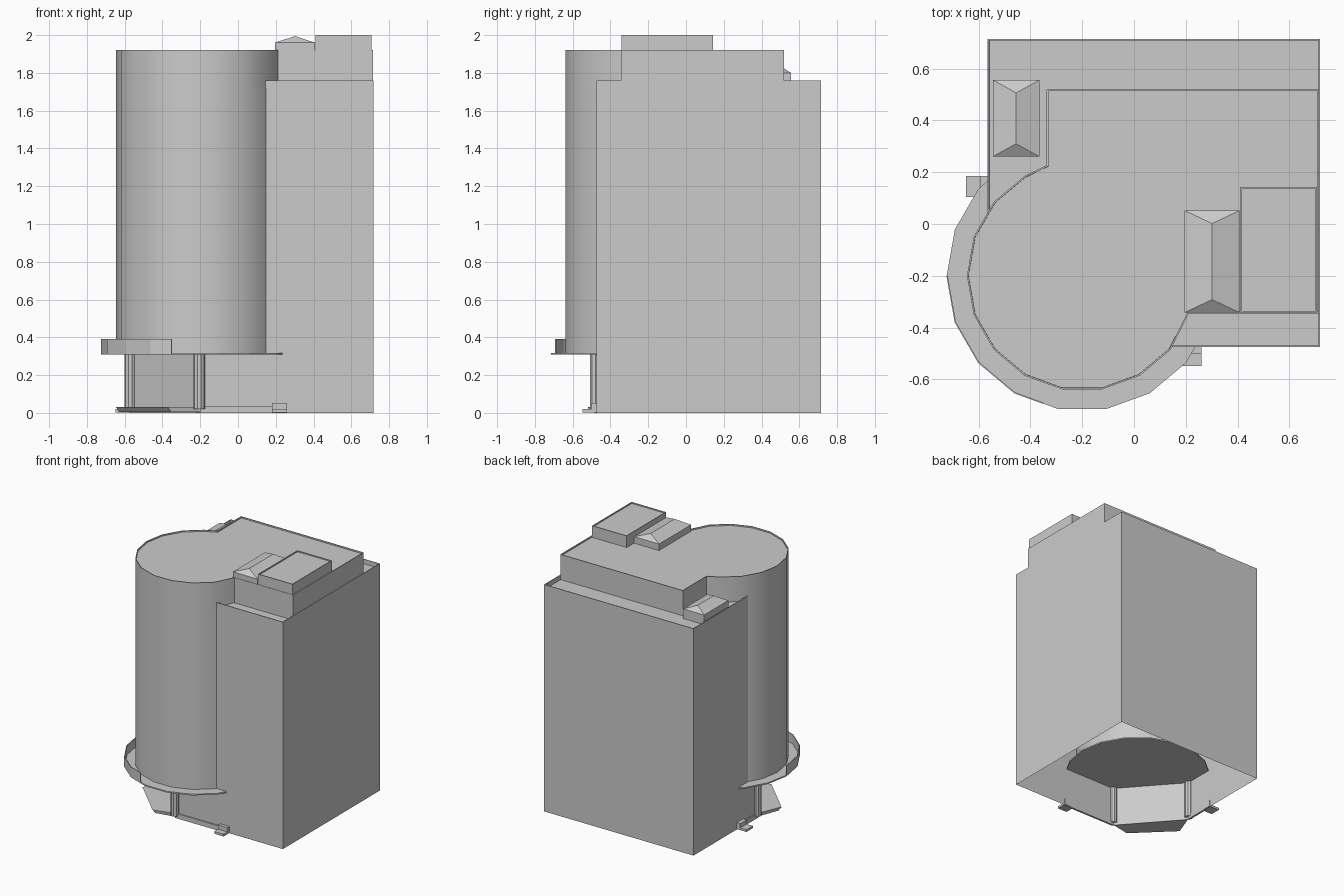
import bpy, bmesh, math
from mathutils import Vector

if "Cube" in bpy.data.objects:
    bpy.data.objects.remove(bpy.data.objects["Cube"])

CX = CY = -0.2          # centre of the round corner tower


def arc(r, a0, a1, step=20):
    return [(CX + r * math.cos(math.radians(a)), CY + r * math.sin(math.radians(a)))
            for a in range(a0, a1 + 1, step)]


def finish(name, bm, smooth=False):
    bm.normal_update()
    if smooth:
        for f in bm.faces:
            f.smooth = True
        for e in bm.edges:
            e.smooth = len(e.link_faces) == 2 and e.calc_face_angle() < math.radians(30)
    me = bpy.data.meshes.new(name)
    bm.to_mesh(me)
    bm.free()
    ob = bpy.data.objects.new(name, me)
    bpy.context.collection.objects.link(ob)
    return ob


def prism(name, outline, z0, z1, bottom=True, recess=0.0, rim=0.006, smooth=False):
    """Extruded counter-clockwise outline; recess sinks the roof behind a thin parapet."""
    bm = bmesh.new()
    lo = [bm.verts.new((x, y, z0)) for x, y in outline]
    hi = [bm.verts.new((x, y, z1)) for x, y in outline]
    n = len(lo)
    for i in range(n):
        j = (i + 1) % n
        bm.faces.new((lo[i], lo[j], hi[j], hi[i]))
    top = bm.faces.new(hi)
    if bottom:
        bm.faces.new(lo[::-1])
    bm.normal_update()
    if recess:
        for depth, width in ((0, rim), (-recess, 0.0005)):
            bmesh.ops.inset_region(bm, faces=[top], thickness=width, use_even_offset=True)
            for v in top.verts:
                v.co.z += depth
    return finish(name, bm, smooth)


def rect(x0, x1, y0, y1):
    return [(x0, y0), (x1, y0), (x1, y1), (x0, y1)]


def hip_unit(name, x0, x1, y0, y1, z0, eave, ridge):
    """Box with a shallow hipped cap, ridge running along y."""
    bm = bmesh.new()
    lo, hi = ([bm.verts.new((x, y, z)) for x, y in rect(x0, x1, y0, y1)] for z in (z0, eave))
    xm = (x0 + x1) / 2
    a, b = (bm.verts.new((xm, y, ridge)) for y in (y0 + 0.05, y1 - 0.05))
    for i in range(4):
        j = (i + 1) % 4
        bm.faces.new((lo[i], lo[j], hi[j], hi[i]))
    for f in ((hi[0], hi[1], a), (hi[1], hi[2], b, a), (hi[2], hi[3], b), (hi[3], hi[0], a, b)):
        bm.faces.new(f)
    return finish(name, bm)


# Main block with the street corner cut off, open underneath
c1, c2 = (-0.2, -0.475), (-0.565, -0.06)
prism("main_block", [c1, (0.718, -0.475), (0.718, 0.715), (-0.565, 0.715), c2],
      0, 1.76, bottom=False, recess=0.035)

# Round corner tower and set-back top storey
prism("corner_tower", arc(0.445, 0, 340), 0.315, 1.72, smooth=True)
prism("top_storey",
      [(0.715, -0.345), (0.715, 0.52), (-0.337, 0.52), (-0.337, 0.227)]
      + arc(0.445, 120, 320) + [(0.212, -0.345)],
      1.715, 1.92, bottom=False, recess=0.01, smooth=True)

# Canopy around the tower base with an upright fascia on the corner
prism("canopy", arc(0.523, 0, 340), 0.308, 0.318)
def fascia_line(r):
    p, q = (Vector(v) for v in arc(r, 240, 260))
    return arc(r, 180, 240) + [tuple(p.lerp(q, 0.65))]
prism("canopy_fascia", fascia_line(0.524) + fascia_line(0.519)[::-1], 0.31, 0.39)

# Entrance columns
for i, (x, y) in enumerate(((-0.205, -0.48), (-0.57, -0.06))):
    ring = [(x + 0.031 * math.cos(k * math.pi / 5), y + 0.031 * math.sin(k * math.pi / 5))
            for k in range(10)]
    prism(f"entrance_column_{i + 1}", ring, 0.02, 0.31, smooth=False)

# Entrance step, undercut along its front edge
step = prism("entrance_step", [c1, c2, (-0.645, -0.25), (-0.37, -0.52)][::1], 0.004, 0.03)
step.data.flip_normals()
for v in step.data.vertices:
    if v.co.z < 0.01 and v.index % 4 >= 2:
        v.co.x += 0.015
        v.co.y += 0.015

# Low kerbs from the step to the end blocks
prism("front_kerb", rect(-0.2, 0.2, -0.485, -0.47), 0, 0.037)
prism("side_kerb", rect(-0.575, -0.56, -0.06, 0.12), 0, 0.037)

# L-shaped end blocks
prism("front_end_foot", rect(0.18, 0.26, -0.548, -0.47), 0.003, 0.02)
prism("front_end_back", rect(0.18, 0.26, -0.5, -0.47), 0.02, 0.053)
prism("side_end_foot", rect(-0.648, -0.56, 0.105, 0.185), 0.003, 0.02)
prism("side_end_back", rect(-0.595, -0.56, 0.105, 0.185), 0.02, 0.053)

# Roof structures
prism("roof_house", rect(0.41, 0.707, -0.342, 0.142), 1.9, 2.0, recess=0.008)
hip_unit("roof_skylight", 0.195, 0.408, -0.342, 0.052, 1.9, 1.96, 1.995)
hip_unit("terrace_skylight", -0.545, -0.365, 0.26, 0.556, 1.72, 1.80, 1.832)
